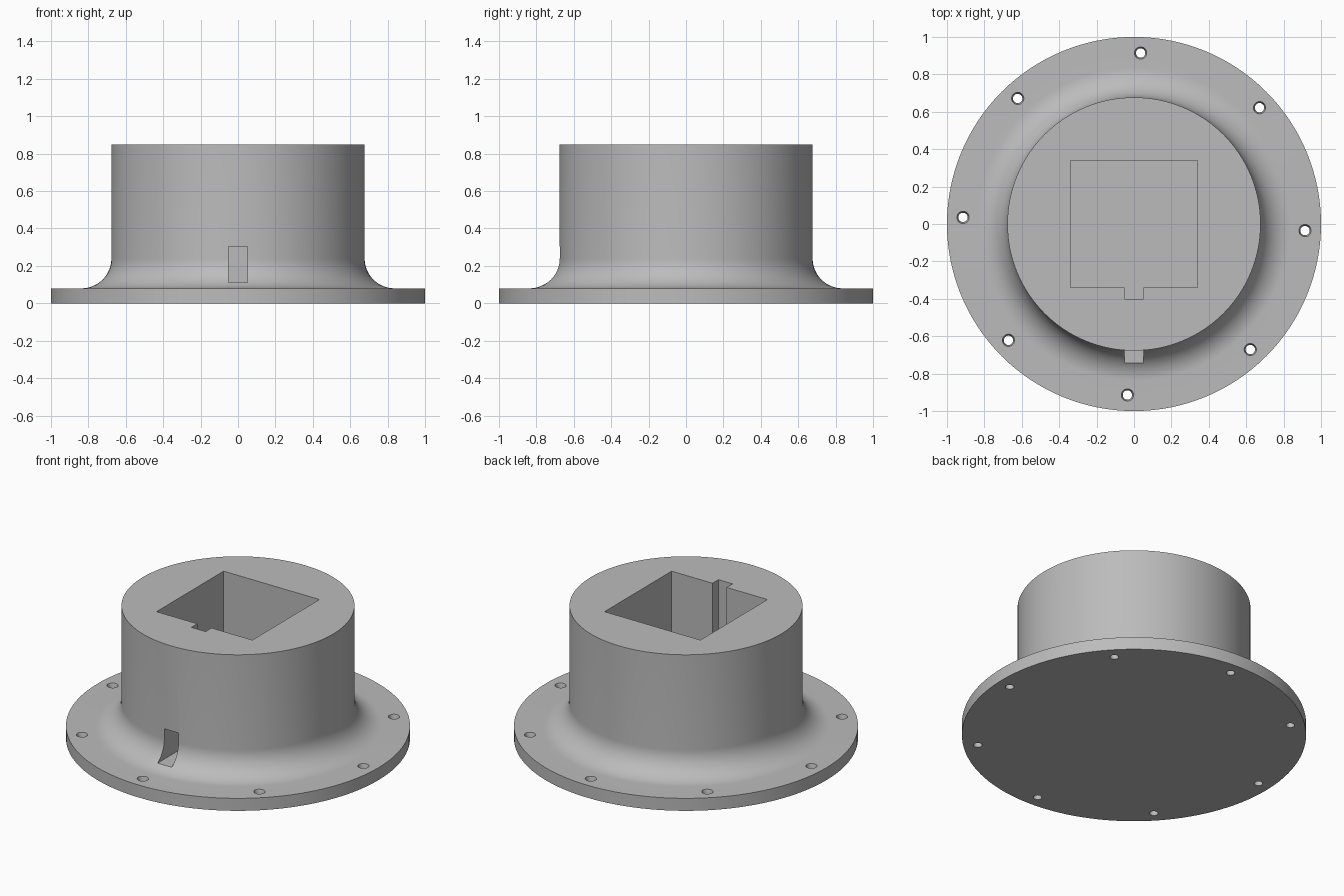
import bpy, bmesh, math
from mathutils import Matrix

cube = bpy.data.objects.get("Cube")
if cube:
    bpy.data.objects.remove(cube, do_unlink=True)

HEIGHT, FLANGE_Z, FLOOR_Z = 0.85, 0.08, 0.11
BODY_R, FILLET = 0.677, 0.16
HOLE_RING, HOLE_TURN = 0.915, math.radians(-2.2)

grey = bpy.data.materials.new("mid_grey")
grey.use_nodes = True
colour = (0.5, 0.5, 0.5, 1)
grey.diffuse_color = colour
grey.node_tree.nodes["Principled BSDF"].inputs["Base Color"].default_value = colour


def make_object(name, bm):
    bmesh.ops.remove_doubles(bm, verts=bm.verts, dist=1e-5)
    bmesh.ops.recalc_face_normals(bm, faces=bm.faces)
    mesh = bpy.data.meshes.new(name)
    bm.to_mesh(mesh)
    bm.free()
    mesh.materials.append(grey)
    obj = bpy.data.objects.new(name, mesh)
    bpy.context.collection.objects.link(obj)
    return obj


def lathe(bm, profile, segments, offset=(0, 0, 0)):
    """Spin a closed (radius, z) profile that starts and ends on the axis."""
    verts = [bm.verts.new((r, 0, z)) for r, z in profile]
    edges = [bm.edges.new(pair) for pair in zip(verts, verts[1:])]
    made = bmesh.ops.spin(bm, geom=verts + edges, cent=(0, 0, 0), axis=(0, 0, 1),
                          angle=math.tau, steps=segments, use_duplicate=False)
    ring = set(verts)
    for f in bm.faces:
        if any(v in ring for v in f.verts):
            ring.update(f.verts)
    grow = len(ring)
    while True:
        for v in list(ring):
            for e in v.link_edges:
                ring.add(e.other_vert(v))
        if len(ring) == grow:
            break
        grow = len(ring)
    bmesh.ops.translate(bm, verts=list(ring), vec=offset)


def prism(name, outline, z0, z1):
    bm = bmesh.new()
    face = bm.faces.new([bm.verts.new((x, y, z0)) for x, y in outline])
    top = bmesh.ops.extrude_face_region(bm, geom=[face])["geom"]
    bmesh.ops.translate(bm, vec=(0, 0, z1 - z0),
                        verts=[v for v in top if isinstance(v, bmesh.types.BMVert)])
    return make_object(name, bm)


# Flanged round body with a filleted foot
steps = 16
arc = [(BODY_R + FILLET * (1 - math.sin(a)), FLANGE_Z + FILLET * (1 - math.cos(a)))
       for a in (math.pi / 2 * i / steps for i in range(steps + 1))]
bm = bmesh.new()
lathe(bm, [(0, 0), (1, 0), (1, FLANGE_Z)] + arc + [(BODY_R, HEIGHT), (0, HEIGHT)], 128)
body = make_object("flanged_socket", bm)

# Square pocket with a keyway in its front wall
h, k = 0.34, 0.05
pocket = prism("pocket_cutter", [(-h, -h), (-k, -h), (-k, -0.4), (k, -0.4), (k, -h),
                                 (h, -h), (h, h), (-h, h)], FLOOR_Z, HEIGHT + 0.2)

# Tunnel from the keyway out through the front
tunnel = prism("tunnel_cutter", [(-k, -0.95), (k, -0.95), (k, -0.37), (-k, -0.37)],
               FLOOR_Z, 0.305)

# Eight countersunk screw holes
bm = bmesh.new()
for i in range(8):
    a = HOLE_TURN + i * math.tau / 8
    lathe(bm, [(0, -0.05), (0.025, -0.05), (0.025, 0.05), (0.033, FLANGE_Z),
               (0.033, 0.12), (0, 0.12)], 24,
          (HOLE_RING * math.cos(a), HOLE_RING * math.sin(a), 0))
holes = make_object("hole_cutter", bm)

# Cut the openings
bpy.ops.object.select_all(action="DESELECT")
bpy.context.view_layer.objects.active = body
body.select_set(True)
for cutter in (pocket, tunnel, holes):
    cutter.hide_render = True
    mod = body.modifiers.new(cutter.name, "BOOLEAN")
    mod.operation, mod.solver, mod.object = "DIFFERENCE", "EXACT", cutter
    bpy.ops.object.modifier_apply(modifier=mod.name)
    bpy.data.objects.remove(cutter, do_unlink=True)

bpy.ops.object.shade_smooth_by_angle(angle=math.radians(30))
